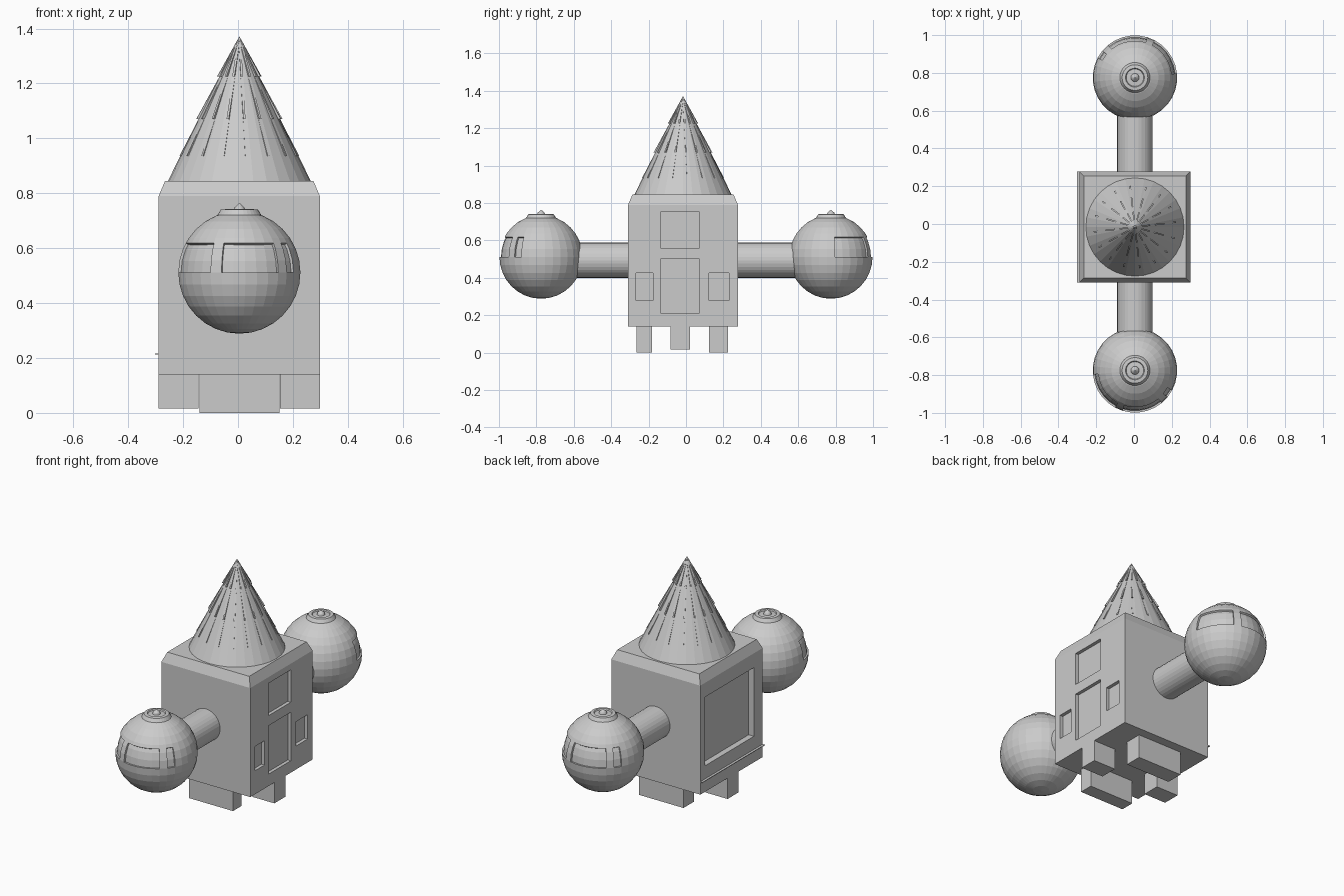
import bpy, bmesh
from math import sin, cos, pi, atan2, degrees
from mathutils import Matrix, Vector

if "Cube" in bpy.data.objects:
    bpy.data.objects.remove(bpy.data.objects["Cube"])

grey = bpy.data.materials.new("plain_grey")
grey.use_nodes = True
grey.diffuse_color = (0.6, 0.6, 0.6, 1)
grey.node_tree.nodes["Principled BSDF"].inputs["Base Color"].default_value = (0.6, 0.6, 0.6, 1)

CX, CY = 0.005, -0.016          # body axis
X0, X1, Y0, Y1 = -0.289, 0.298, -0.31, 0.278


def finish(name, bm):
    bmesh.ops.recalc_face_normals(bm, faces=bm.faces)
    mesh = bpy.data.meshes.new(name)
    bm.to_mesh(mesh)
    bm.free()
    mesh.materials.append(grey)
    obj = bpy.data.objects.new(name, mesh)
    bpy.context.collection.objects.link(obj)
    return obj


def add_box(bm, x0, x1, y0, y1, z0, z1):
    size = Matrix.Diagonal((x1 - x0, y1 - y0, z1 - z0, 1))
    mid = Matrix.Translation(((x0 + x1) / 2, (y0 + y1) / 2, (z0 + z1) / 2))
    return bmesh.ops.create_cube(bm, size=1, matrix=mid @ size)["verts"]


def box(name, *bounds):
    bm = bmesh.new()
    add_box(bm, *bounds)
    return finish(name, bm)


def lathe(name, profile, location, sides=32):
    bm = bmesh.new()
    verts = [bm.verts.new((r, 0, z)) for r, z in profile]
    edges = [bm.edges.new(pair) for pair in zip(verts, verts[1:])]
    bmesh.ops.spin(bm, geom=verts + edges, cent=(0, 0, 0), axis=(0, 0, 1),
                   angle=2 * pi, steps=sides, use_duplicate=False)
    bmesh.ops.remove_doubles(bm, verts=bm.verts, dist=0.0005)
    obj = finish(name, bm)
    obj.location = location
    return obj


# Body: a box with a sloped rim around its top
bm = bmesh.new()
add_box(bm, X0, X1, Y0, Y1, 0.14, 0.79)
top = max(bm.faces, key=lambda f: f.calc_center_median().z)
bmesh.ops.inset_region(bm, faces=[top], thickness=0.033, depth=0)
for v in top.verts:
    v.co.z = 0.845
body = finish("body", bm)

# Recessed windows and door on the left side, large recess on the right side
bm = bmesh.new()
for y0, y1, z0, z1 in ((-0.136, 0.072, 0.56, 0.753), (-0.136, 0.072, 0.211, 0.5),
                       (-0.267, -0.176, 0.28, 0.425), (0.123, 0.23, 0.28, 0.425)):
    add_box(bm, X1 - 0.02, X1 + 0.1, y0, y1, z0, z1)
add_box(bm, X0 - 0.1, X0 + 0.035, -0.227, 0.235, 0.295, 0.705)
cutter = finish("recess_cutter", bm)
cutter.hide_render = True
cut = body.modifiers.new("recesses", "BOOLEAN")
cut.operation = "DIFFERENCE"
cut.solver = "EXACT"
cut.object = cutter
deps = bpy.context.evaluated_depsgraph_get()
cut_mesh = bpy.data.meshes.new_from_object(body.evaluated_get(deps))
body.modifiers.clear()
body.data = cut_mesh
bpy.data.objects.remove(cutter)

# Thin sill below the large recess
box("sill", X0 - 0.014, X0 + 0.01, Y0, Y1, 0.213, 0.217)

# Feet
box("front_foot", -0.14, 0.152, -0.264, -0.182, 0, 0.145)
box("back_foot", -0.14, 0.152, 0.123, 0.224, 0, 0.145)
box("left_foot", X1 - 0.145, X1, -0.083, 0.021, 0.016, 0.14)
box("right_foot", X0, X0 + 0.145, -0.083, 0.021, 0.016, 0.14)

# Roof cone
BASE, APEX, RADIUS = 0.845, 1.372, 0.26
lathe("roof", [(0, 0), (RADIUS, 0), (0, APEX - BASE)], (CX, CY, BASE))


# Tiers of thin tapering battens on the roof
def roof_radius(z):
    return RADIUS * (APEX - z) / (APEX - BASE)


bm = bmesh.new()
for z_top, z_low, lift in ((1.36, 1.225, 0.009), (1.225, 1.07, 0.009), (1.07, 0.935, 0.004)):
    for i in range(16):
        a = 2 * pi * (i + 0.3) / 16
        out, side = Vector((cos(a), sin(a), 0)), Vector((-sin(a), cos(a), 0)) * 0.004
        tip = out * roof_radius(z_top) + Vector((0, 0, z_top))
        low = out * roof_radius(z_low) + Vector((0, 0, z_low))
        pts = [tip, low + out * lift, low - out * 0.01]
        ends = [[bm.verts.new(p + s) for p in pts] for s in (side, -side)]
        bm.faces.new(ends[0])
        bm.faces.new(ends[1][::-1])
        for j in range(3):
            k = (j + 1) % 3
            bm.faces.new((ends[0][j], ends[1][j], ends[1][k], ends[0][k]))
battens = finish("roof_battens", bm)
battens.location = (CX, CY, 0)

# Side pods: arm, ball with recessed panes, and a finial cap
BALL, BALL_Z, SEG = 0.2235, 0.512, 11.25
for name, sign in (("front", -1), ("back", 1)):
    bm = bmesh.new()
    start = Y0 if sign < 0 else Y1
    reach = 0.6 * sign
    place = Matrix.Translation((CX, (start + reach) / 2, 0.494)) @ Matrix.Rotation(pi / 2, 4, "X")
    bmesh.ops.create_cone(bm, cap_ends=True, segments=32, radius1=0.094, radius2=0.094,
                          depth=abs(reach - start), matrix=place)
    finish(name + "_arm", bm)

    bm = bmesh.new()
    bmesh.ops.create_uvsphere(bm, u_segments=32, v_segments=16, radius=BALL,
                              matrix=Matrix.Rotation(pi / 32, 4, "Z"))
    pane_top = 0.106
    bmesh.ops.bisect_plane(bm, geom=bm.verts[:] + bm.edges[:] + bm.faces[:],
                           plane_co=(0, 0, pane_top), plane_no=(0, 0, 1))
    for first, last in ((-7.5, -2.5), (-1.5, 3.5), (4.5, 5.5)):
        pane = []
        for f in bm.faces:
            c = f.calc_center_median()
            column = degrees(atan2(c.x, -c.y)) / SEG
            if 0 < c.z < pane_top and first < column < last:
                pane.append(f)
        bmesh.ops.inset_region(bm, faces=pane, thickness=0.001, depth=-0.01)
    ball = finish(name + "_ball", bm)
    ball.location = (CX, 0.775 * sign, BALL_Z)
    ball.rotation_euler.z = 0 if sign < 0 else pi

    lathe(name + "_finial", [(0.085, 0.2), (0.068, 0.228), (0.05, 0.23), (0.046, 0.224),
                             (0.022, 0.226), (0.018, 0.236), (0, 0.253)],
          (CX, 0.775 * sign, BALL_Z))
